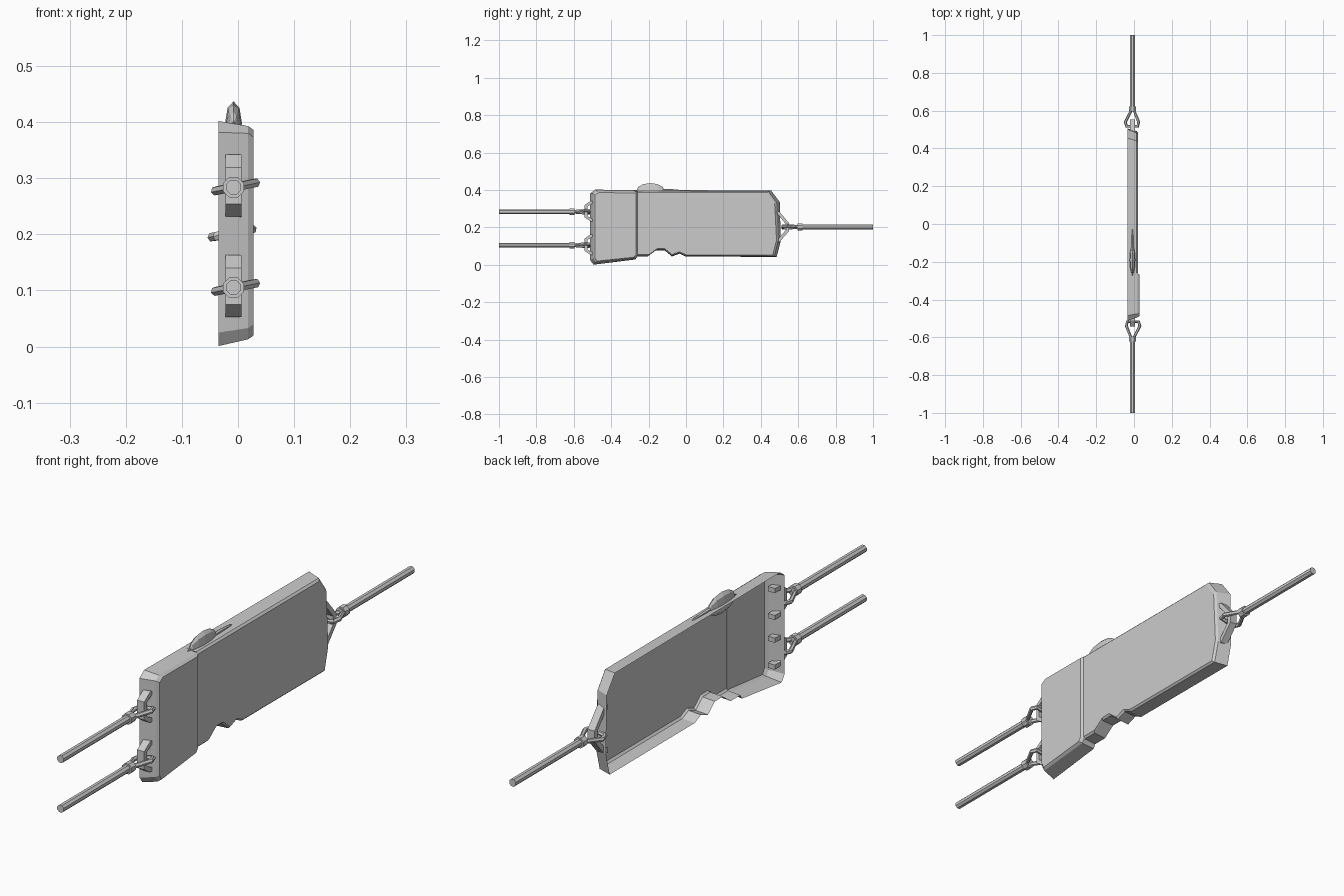
import bpy, bmesh, math
from mathutils import Vector, Matrix

if "Cube" in bpy.data.objects:
    bpy.data.objects.remove(bpy.data.objects["Cube"])

CX = -0.008  # centre line of the fittings


def finish(name, bm):
    me = bpy.data.meshes.new(name)
    bm.to_mesh(me)
    bm.free()
    ob = bpy.data.objects.new(name, me)
    bpy.context.collection.objects.link(ob)
    return ob


def shell(name, back, rim, xs, joint_shift):
    """Open-backed shell: back outline, tapered rim, then a bevelled front face."""
    cy = sum(p[0] for p in rim) / len(rim)
    n = len(rim)
    front = []
    for i, (y, z) in enumerate(rim):
        dy = 0.008 if y < cy else -0.008
        if i in (0, n - 1):
            dy = joint_shift
        elif abs(y - cy) < 0.2 and n > 9:
            dy = 0
        front.append((y + dy, z + (0.007 if z < 0.2 else -0.007)))
    bm = bmesh.new()
    rows = [[bm.verts.new((x, y, z)) for y, z in pts]
            for x, pts in zip(xs, (back, rim, front))]
    for a, b in zip(rows, rows[1:]):
        for i in range(n - 1):
            bm.faces.new((a[i], a[i + 1], b[i + 1], b[i]))
    # bevel along the joint
    bm.faces.new((rows[1][-1], rows[1][0], rows[2][0], rows[2][-1]))
    cap = bm.faces.new(rows[2])
    bmesh.ops.recalc_face_normals(bm, faces=bm.faces)
    if cap.normal.x < 0:
        bmesh.ops.reverse_faces(bm, faces=bm.faces)
    return finish(name, bm)


# Raised front section of the case
shell("case_front_section",
      [(-0.26, 0.400), (-0.485, 0.402), (-0.512, 0.382), (-0.512, 0.025),
       (-0.495, 0.001), (-0.27, 0.029), (-0.26, 0.045)],
      [(-0.26, 0.392), (-0.475, 0.393), (-0.495, 0.380), (-0.495, 0.033),
       (-0.484, 0.013), (-0.27, 0.034), (-0.26, 0.048)],
      (-0.035, 0.018, 0.028), -0.008)

# Main section of the case with the notched underside
notch = [(-0.075, 0.045), (-0.115, 0.078), (-0.160, 0.078), (-0.205, 0.045)]
under = [(0.0, 0.044), (-0.035, 0.060)] + notch
shell("case_main_section",
      [(-0.26, 0.400), (0.455, 0.398), (0.502, 0.335), (0.506, 0.125), (0.485, 0.043)]
      + under + [(-0.26, 0.045)],
      [(-0.26, 0.394), (0.440, 0.393), (0.482, 0.335), (0.492, 0.125), (0.472, 0.046)]
      + [(y, z + 0.003) for y, z in under] + [(-0.26, 0.048)],
      (-0.035, 0.014, 0.021), 0.0)


def bracket(name, pts, thick, width=0.028):
    """Flat strap bent through (y, z) points."""
    bm = bmesh.new()
    mid = Vector((0, sum(p[0] for p in (pts[0], pts[-1])) / 2, sum(p[1] for p in pts) / len(pts)))
    rows = []
    for i, (y, z) in enumerate(pts):
        p = Vector((0, y, z))
        q = p + (mid - p).normalized() * thick
        if i in (0, len(pts) - 1):
            q.y = p.y
        rows.append([bm.verts.new((CX + s * width / 2, v.y, v.z))
                     for s, v in ((-1, p), (1, p), (1, q), (-1, q))])
    for a, b in zip(rows, rows[1:]):
        for j in range(4):
            k = (j + 1) % 4
            bm.faces.new((a[j], a[k], b[k], b[j]))
    bm.faces.new(rows[0])
    bm.faces.new(rows[-1])
    bmesh.ops.recalc_face_normals(bm, faces=bm.faces)
    return finish(name, bm)


def link(name, pts, radius):
    """Closed wire loop."""
    cu = bpy.data.curves.new(name, 'CURVE')
    cu.dimensions = '3D'
    cu.bevel_depth = radius
    cu.bevel_resolution = 1
    sp = cu.splines.new('POLY')
    sp.points.add(len(pts) - 1)
    for p, co in zip(sp.points, pts):
        p.co = (*co, 1)
    sp.use_cyclic_u = True
    sp.use_smooth = False
    tmp = bpy.data.objects.new(name + "_path", cu)
    bpy.context.collection.objects.link(tmp)
    me = bpy.data.meshes.new_from_object(tmp.evaluated_get(bpy.context.evaluated_depsgraph_get()))
    me.name = name
    ob = bpy.data.objects.new(name, me)
    bpy.context.collection.objects.link(ob)
    bpy.data.objects.remove(tmp)
    return ob


def rod(name, y0, y1, z, r):
    bm = bmesh.new()
    m = (Matrix.Translation((CX, (y0 + y1) / 2, z)) @ Matrix.Rotation(math.pi / 2, 4, 'X')
         @ Matrix.Rotation(math.pi / 8, 4, 'Z'))
    bmesh.ops.create_cone(bm, cap_ends=True, segments=8, radius1=r, radius2=r,
                          depth=abs(y1 - y0), matrix=m)
    return finish(name, bm)


def strap_end(tag, s, z):
    """Cord, collar and link; s is the side along y, the link leans slightly."""
    rod(tag + "_cord", s * 0.595, s * 1.0, z, 0.014)
    rod(tag + "_collar", s * 0.597, s * 0.622, z, 0.020)
    loop = [(-0.007, 0.602), (-0.032, 0.54), (-0.027, 0.517),
            (0.032, 0.517), (0.039, 0.54), (0.007, 0.602)]
    link(tag + "_link", [(CX - s * x + (0.0 if s < 0 else 0.001), s * y, z - s * x * 0.2)
                         for x, y in loop], 0.0085)


# Two front cords and one rear cord
for tag, z in (("upper", 0.284), ("lower", 0.105)):
    bracket(tag + "_bracket",
            [(-0.475, z + 0.060), (-0.51, z + 0.058), (-0.543, z + 0.035),
             (-0.543, z - 0.030), (-0.51, z - 0.052), (-0.475, z - 0.054)], 0.017)
    strap_end(tag, -1, z)
bracket("rear_bracket",
        [(0.475, 0.292), (0.50, 0.284), (0.552, 0.222),
         (0.552, 0.182), (0.50, 0.122), (0.475, 0.114)], 0.019)
strap_end("rear", 1, 0.203)


def blob(name, loc, size, seg, rings):
    """Low-poly ellipsoid with its poles along y."""
    bm = bmesh.new()
    m = (Matrix.Translation(loc) @ Matrix.Diagonal((*size, 1))
         @ Matrix.Rotation(math.pi / 2, 4, 'X'))
    bmesh.ops.create_uvsphere(bm, u_segments=seg, v_segments=rings, radius=1, matrix=m)
    return finish(name, bm)


# Thumb button and its long base on the top edge
blob("thumb_button", (CX, -0.19, 0.398), (0.015, 0.075, 0.039), 8, 6)
blob("button_base", (CX, -0.15, 0.396), (0.007, 0.13, 0.011), 6, 6)
